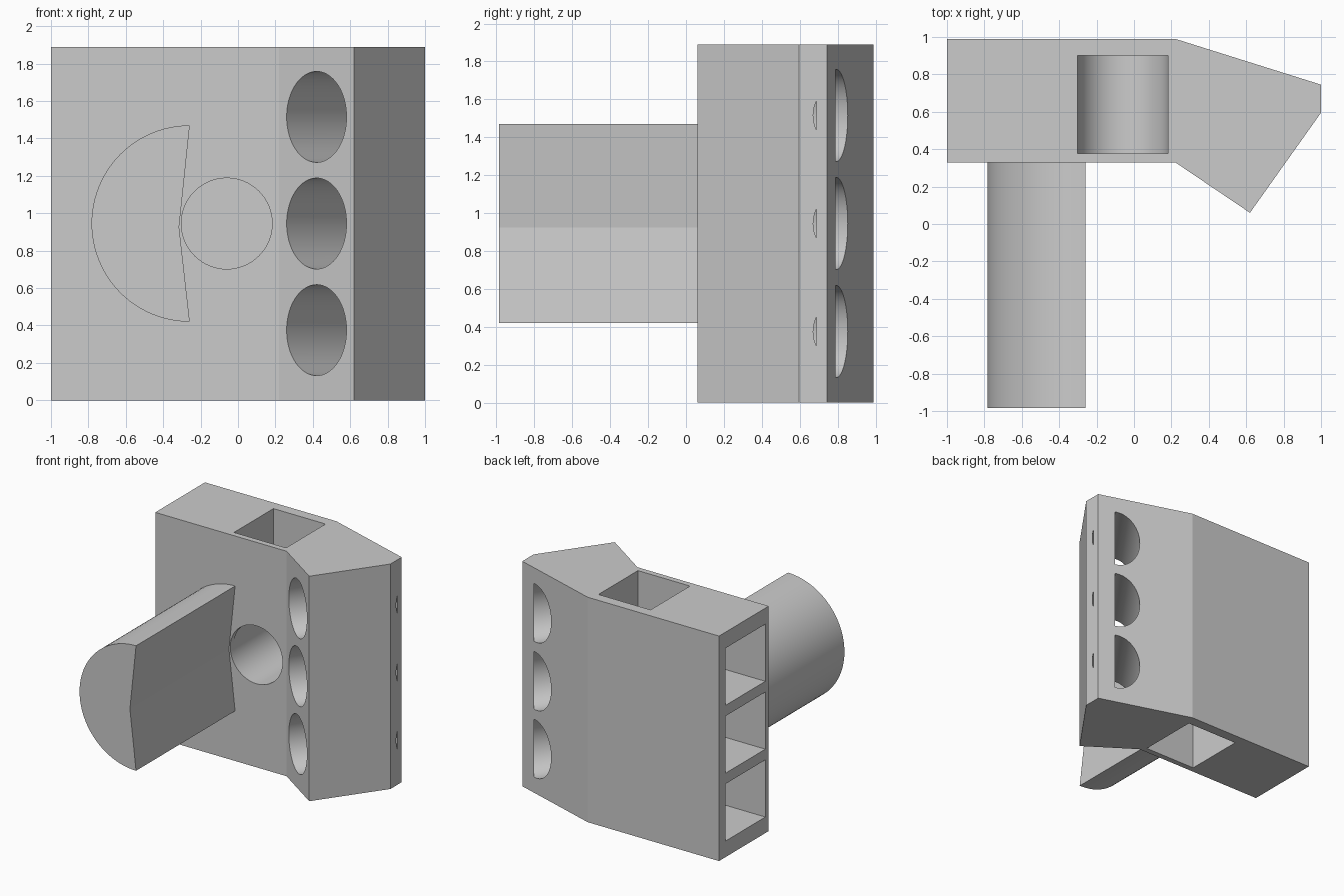
import bpy
import math
from mathutils import Matrix, Vector

cube = bpy.data.objects.get("Cube")
if cube:
    bpy.data.objects.remove(cube, do_unlink=True)

grey = bpy.data.materials.new("plain_grey")
grey.use_nodes = True
grey.diffuse_color = (0.6, 0.6, 0.6, 1)
grey.node_tree.nodes["Principled BSDF"].inputs["Base Color"].default_value = (0.6, 0.6, 0.6, 1)

HEIGHT = 1.89
MID = HEIGHT / 2
ROWS = [MID - 0.57, MID, MID + 0.57]
HOLE_R = 0.243
cutters = []


def prism(name, outline, offset):
    """Extrude a closed planar outline along an offset vector."""
    n = len(outline)
    base = [Vector(p) for p in outline]
    verts = base + [p + Vector(offset) for p in base]
    faces = [tuple(reversed(range(n))), tuple(range(n, 2 * n))]
    faces += [(i, (i + 1) % n, n + (i + 1) % n, n + i) for i in range(n)]
    mesh = bpy.data.meshes.new(name)
    mesh.from_pydata(verts, [], faces)
    obj = bpy.data.objects.new(name, mesh)
    bpy.context.collection.objects.link(obj)
    mesh.materials.append(grey)
    select(obj)
    bpy.ops.object.mode_set(mode='EDIT')
    bpy.ops.mesh.select_all(action='SELECT')
    bpy.ops.mesh.normals_make_consistent(inside=False)
    bpy.ops.object.mode_set(mode='OBJECT')
    return obj


def select(obj):
    bpy.ops.object.select_all(action='DESELECT')
    obj.select_set(True)
    bpy.context.view_layer.objects.active = obj


def box_cutter(name, low, high):
    (x0, y0, z0), (x1, y1, z1) = low, high
    ring = [(x0, y0, z0), (x1, y0, z0), (x1, y1, z0), (x0, y1, z0)]
    cutters.append(prism(name, ring, (0, 0, z1 - z0)))


def round_cutter(name, start, direction, length, half_width):
    """Upright elliptical bore running horizontally from start."""
    d = Vector(direction).normalized()
    side = d.cross(Vector((0, 0, 1)))
    ring = []
    for i in range(64):
        a = math.tau * i / 64
        ring.append(Vector(start) + side * half_width * math.cos(a)
                    + Vector((0, 0, HOLE_R * math.sin(a))))
    cutters.append(prism(name, ring, d * length))


# Main block with its angled corner
outline = [(-1, 0.33), (0.22, 0.33), (0.62, 0.06), (1, 0.595),
           (1, 0.745), (0.22, 0.99), (-1, 0.99)]
block = prism("main_block", [(x, y, 0) for x, y in outline], (0, 0, HEIGHT))

# Square pockets in the side and angled bores in the slanted face
bore_dir = Vector((0.584, 0.812, 0))
for z in ROWS:
    box_cutter("side_pocket_cutter", (-1.1, 0.375, z - 0.24), (-0.4, 0.905, z + 0.24))
    mouth = Vector((0.42, 0.195, z)) - bore_dir * 0.2
    round_cutter("angled_bore_cutter", mouth, bore_dir, 0.94, 0.193)

# Front bore and the vertical shafts above and below it
round_cutter("front_bore_cutter", (-0.06, 0.2, MID), (0, 1, 0), 0.7, HOLE_R)
box_cutter("top_shaft_cutter", (-0.302, 0.378, MID + 0.01), (0.182, 0.902, HEIGHT + 0.1))
box_cutter("bottom_shaft_cutter", (-0.302, 0.378, -0.1), (0.182, 0.902, 0.6))

for cutter in cutters:
    mod = block.modifiers.new("cut", 'BOOLEAN')
    mod.operation = 'DIFFERENCE'
    mod.solver = 'EXACT'
    mod.object = cutter
    select(block)
    bpy.ops.object.modifier_apply(modifier=mod.name)
for cutter in cutters:
    bpy.data.objects.remove(cutter, do_unlink=True)

# Half-round handle with a shallow V-shaped flat side
RADIUS = 0.525
arc = []
for i in range(49):
    a = math.pi / 2 + math.pi * i / 48
    arc.append((-0.258 + RADIUS * math.cos(a), -0.985, MID + RADIUS * math.sin(a)))
arc.append((-0.315, -0.985, MID - 0.02))
handle = prism("half_round_handle", arc, (0, 1.315, 0))

for obj in (block, handle):
    select(obj)
    bpy.ops.object.shade_smooth_by_angle(angle=math.radians(12))
